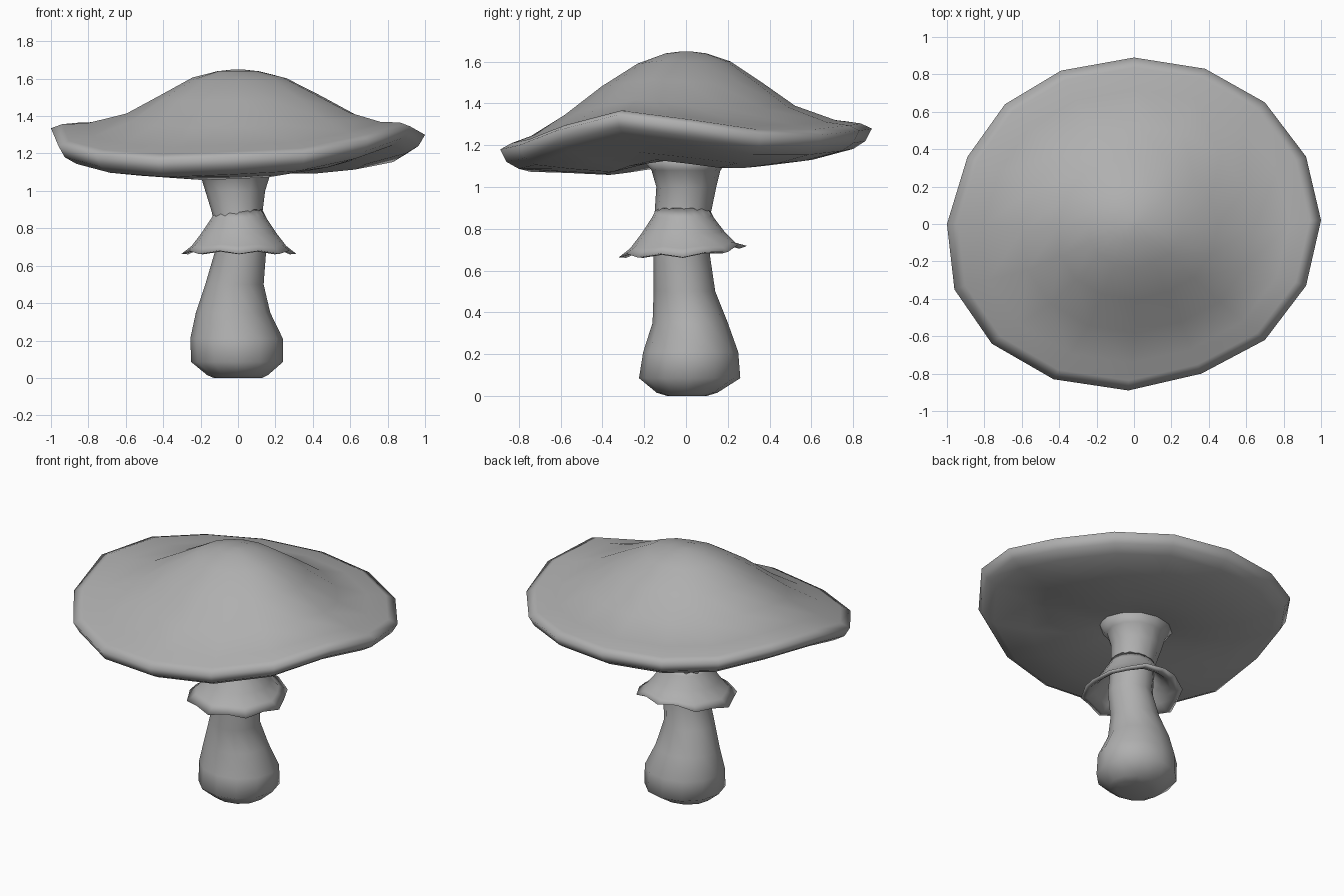
import bpy, bmesh
from math import sin, cos, pi

if "Cube" in bpy.data.objects:
    bpy.data.objects.remove(bpy.data.objects["Cube"])

grey = bpy.data.materials.new("dull_grey")
grey.diffuse_color = (.43, .43, .43, 1)
grey.use_nodes = True
grey.node_tree.nodes["Principled BSDF"].inputs["Base Color"].default_value = grey.diffuse_color


def loft(name, rings, closed_ends=True, loop=False):
    """Skin a list of rings (ordered from the top outwards and down) into one mesh."""
    bm = bmesh.new()
    vr = [[bm.verts.new(p) for p in ring] for ring in rings]
    n = len(vr[0])
    pairs = list(zip(vr, vr[1:]))
    if loop:
        pairs.append((vr[-1], vr[0]))
    for a, b in pairs:
        for i in range(n):
            j = (i + 1) % n
            bm.faces.new((a[i], b[i], b[j], a[j]))
    if closed_ends:
        bm.faces.new(vr[0])
        bm.faces.new(vr[-1][::-1])
    bmesh.ops.recalc_face_normals(bm, faces=bm.faces)
    me = bpy.data.meshes.new(name)
    bm.to_mesh(me)
    bm.free()
    me.polygons.foreach_set("use_smooth", [True] * len(me.polygons))
    me.materials.append(grey)
    ob = bpy.data.objects.new(name, me)
    bpy.context.collection.objects.link(ob)
    return ob


# Cap: 16-sided wavy rim (x, y, z)
rim = [(1, .02, 1.30), (.92, .36, 1.25), (.7, .65, 1.25), (.38, .83, 1.27),
       (0, .89, 1.28), (-.39, .82, 1.29), (-.69, .64, 1.31), (-.89, .36, 1.345),
       (-1, 0, 1.335), (-.96, -.35, 1.24), (-.76, -.64, 1.19), (-.43, -.83, 1.165),
       (-.03, -.89, 1.18), (.36, -.80, 1.20), (.7, -.62, 1.27), (.92, -.33, 1.345)]
MEAN = 1.27
# Cap profile: (radius factor, mean z, influence of the wavy rim, sideways lean)
cap_profile = [(.02, 1.65, 0, 0), (.11, 1.64, 0, 0), (.25, 1.6, .1, .3),
               (.43, 1.5, .2, .7), (.62, 1.385, .45, 1), (.82, 1.312, .75, .4),
               (.94, 1.295, .95, 0), (1, 1.27, 1, 0), (.965, 1.21, 1, 0),
               (.90, 1.173, .95, 0), (.68, 1.125, .55, 0), (.44, 1.1, .4, 0),
               (.25, 1.12, .1, 0), (.1, 1.14, 0, 0)]
loft("cap", [[(x * f + .025 * k, y * f - .03 * k, z + (rz - MEAN) * w) for x, y, rz in rim]
             for f, z, w, k in cap_profile])

# Stem: (z, left x, right x, front y, back y) per ring
stem_profile = [(1.135, -.25, .22, -.21, .21), (1.08, -.2, .17, -.165, .165),
                (1.0, -.175, .145, -.142, .145),
                (.88, -.138, .13, -.15, .12), (.67, -.125, .15, -.155, .115),
                (.5, -.175, .137, -.155, .14), (.35, -.225, .172, -.16, .2),
                (.21, -.255, .24, -.205, .25), (.085, -.25, .24, -.225, .26),
                (.015, -.165, .16, -.14, .15), (0, -.13, .13, -.09, .1)]


def oval(z, x0, x1, y0, y1, n=12):
    return [((x0 + x1) / 2 + (x1 - x0) / 2 * cos(2 * pi * i / n),
             (y0 + y1) / 2 + (y1 - y0) / 2 * sin(2 * pi * i / n), z) for i in range(n)]


loft("stem", [oval(*r) for r in stem_profile])

# Skirt: gently scalloped thin shell, lifted at the back
N = 16


def skirt_ring(r, z, wave):
    pts = []
    for i in range(N):
        a = 2 * pi * i / N
        s = -1 if i % 2 else 1
        lift = wave * (.055 * max(0, sin(a)) ** 2 - .009 * s)
        rr = r * (1 + .025 * s * wave)
        pts.append((.005 + rr * cos(a), -.015 + rr * sin(a), z + lift))
    return pts


skirt_profile = [(.125, .9, 0), (.147, .855, 0), (.2, .775, .2), (.25, .71, .5),
                 (.3, .672, 1), (.265, .668, .8), (.225, .7, .5), (.18, .755, .2),
                 (.12, .83, 0)]
loft("skirt", [skirt_ring(*p) for p in skirt_profile], False, True)
